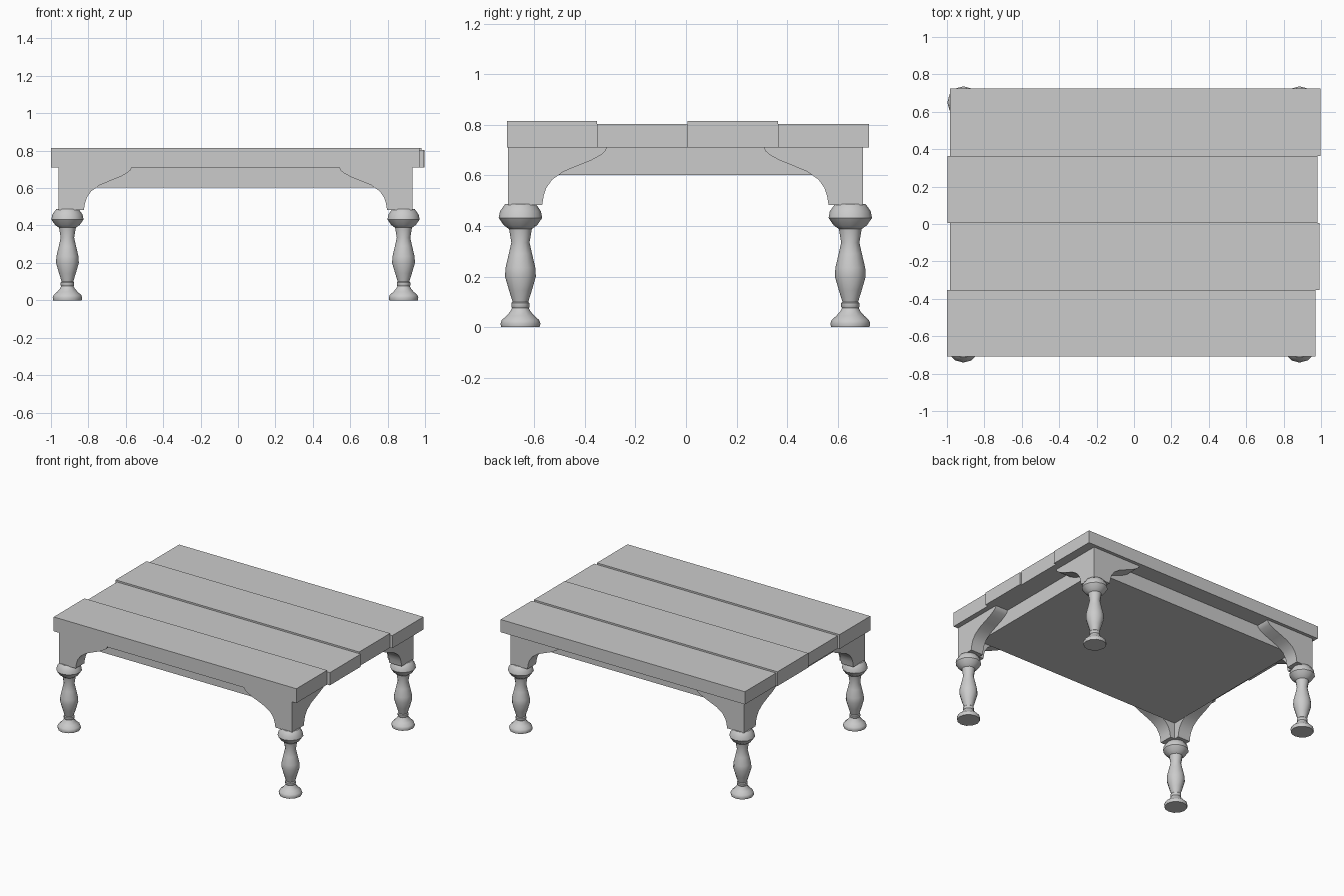
import bpy
import bmesh
import math

if "Cube" in bpy.data.objects:
    bpy.data.objects.remove(bpy.data.objects["Cube"], do_unlink=True)

grey = bpy.data.materials.new("plain_grey")
grey.use_nodes = True
grey.diffuse_color = (0.6, 0.6, 0.6, 1)
grey.node_tree.nodes["Principled BSDF"].inputs["Base Color"].default_value = (0.6, 0.6, 0.6, 1)


def finish(name, bm, smooth_angle=None):
    """Turn a bmesh into a named grey object."""
    bmesh.ops.recalc_face_normals(bm, faces=bm.faces)
    mesh = bpy.data.meshes.new(name)
    bm.to_mesh(mesh)
    bm.free()
    mesh.materials.append(grey)
    obj = bpy.data.objects.new(name, mesh)
    bpy.context.collection.objects.link(obj)
    if smooth_angle:
        bpy.ops.object.select_all(action="DESELECT")
        obj.select_set(True)
        bpy.context.view_layer.objects.active = obj
        bpy.ops.object.shade_smooth_by_angle(angle=math.radians(smooth_angle))
    return obj


def box(name, low, high):
    bm = bmesh.new()
    bmesh.ops.create_cube(bm, size=1)
    for v in bm.verts:
        v.co = [a + (b - a) * (c + 0.5) for a, b, c in zip(low, high, v.co)]
    return finish(name, bm)


# Frame limits shared by the apron, brackets and legs
X0, X1, Y0, Y1 = -0.96, 0.933, -0.705, 0.70
THICK = 0.1
TOP = 0.71

# Table top: four uneven planks, front to back
planks = [(-1.0, 0.97, 0.815), (-0.985, 0.992, 0.803),
          (-0.997, 0.98, 0.815), (-0.985, 0.998, 0.803)]
edges = [-0.708, -0.352, 0.005, 0.364, 0.724]
for i, (left, right, height) in enumerate(planks):
    box(f"plank_{i + 1}", (left, edges[i], TOP), (right, edges[i + 1], height))

# Solid apron set inside the brackets
box("apron", (X0 + THICK, Y0 + THICK, 0.602), (X1 - THICK, Y1 - THICK, TOP))

# Bracket outline: distance from the outer corner, height
bracket = [(0, TOP), (0, 0.483), (0.136, 0.483), (0.142, 0.52), (0.152, 0.55),
           (0.175, 0.583), (0.22, 0.615), (0.275, 0.638), (0.33, 0.66),
           (0.37, 0.682), (0.387, 0.698), (0.391, TOP)]


def make_bracket(name, corner, sx, sy, along_x):
    """Extrude the outline inwards from a frame corner."""
    bm = bmesh.new()
    start = 0 if along_x else THICK
    rings = []
    for depth in (0, THICK):
        ring = []
        for run, z in bracket:
            run = max(run, start)
            dx, dy = (run, depth) if along_x else (depth, run)
            ring.append(bm.verts.new((corner[0] + sx * dx, corner[1] + sy * dy, z)))
        rings.append(ring)
        bm.faces.new(ring)
    n = len(bracket)
    for i in range(n):
        j = (i + 1) % n
        bm.faces.new((rings[0][i], rings[0][j], rings[1][j], rings[1][i]))
    return finish(name, bm, 35)


# Turned leg profile: radius, height
leg = [(0.076, 0), (0.079, 0.014), (0.074, 0.028), (0.055, 0.045), (0.04, 0.062),
       (0.033, 0.076), (0.036, 0.08), (0.036, 0.095), (0.031, 0.1), (0.045, 0.145),
       (0.061, 0.2), (0.059, 0.235), (0.046, 0.29), (0.036, 0.335), (0.045, 0.388),
       (0.066, 0.403), (0.086, 0.432), (0.081, 0.458), (0.068, 0.477), (0.06, 0.487)]
SIDES = 12


def make_leg(name, x, y):
    bm = bmesh.new()
    rings = []
    for r, z in leg:
        turns = [2 * math.pi * k / SIDES for k in range(SIDES)]
        rings.append([bm.verts.new((x + r * math.cos(a), y + r * math.sin(a), z)) for a in turns])
    for low, high in zip(rings, rings[1:]):
        for k in range(SIDES):
            m = (k + 1) % SIDES
            bm.faces.new((low[k], low[m], high[m], high[k]))
    bm.faces.new(rings[0])
    bm.faces.new(rings[-1])
    return finish(name, bm, 40)


# Each corner has one leg and two curved brackets
for side, cx, sx in (("right", X0, 1), ("left", X1, -1)):
    for end, cy, sy in (("front", Y0, 1), ("back", Y1, -1)):
        label = f"{end}_{side}"
        make_leg(f"{label}_leg", cx + sx * 0.048, cy + sy * 0.05)
        make_bracket(f"{label}_long_bracket", (cx, cy), sx, sy, True)
        make_bracket(f"{label}_short_bracket", (cx, cy), sx, sy, False)
